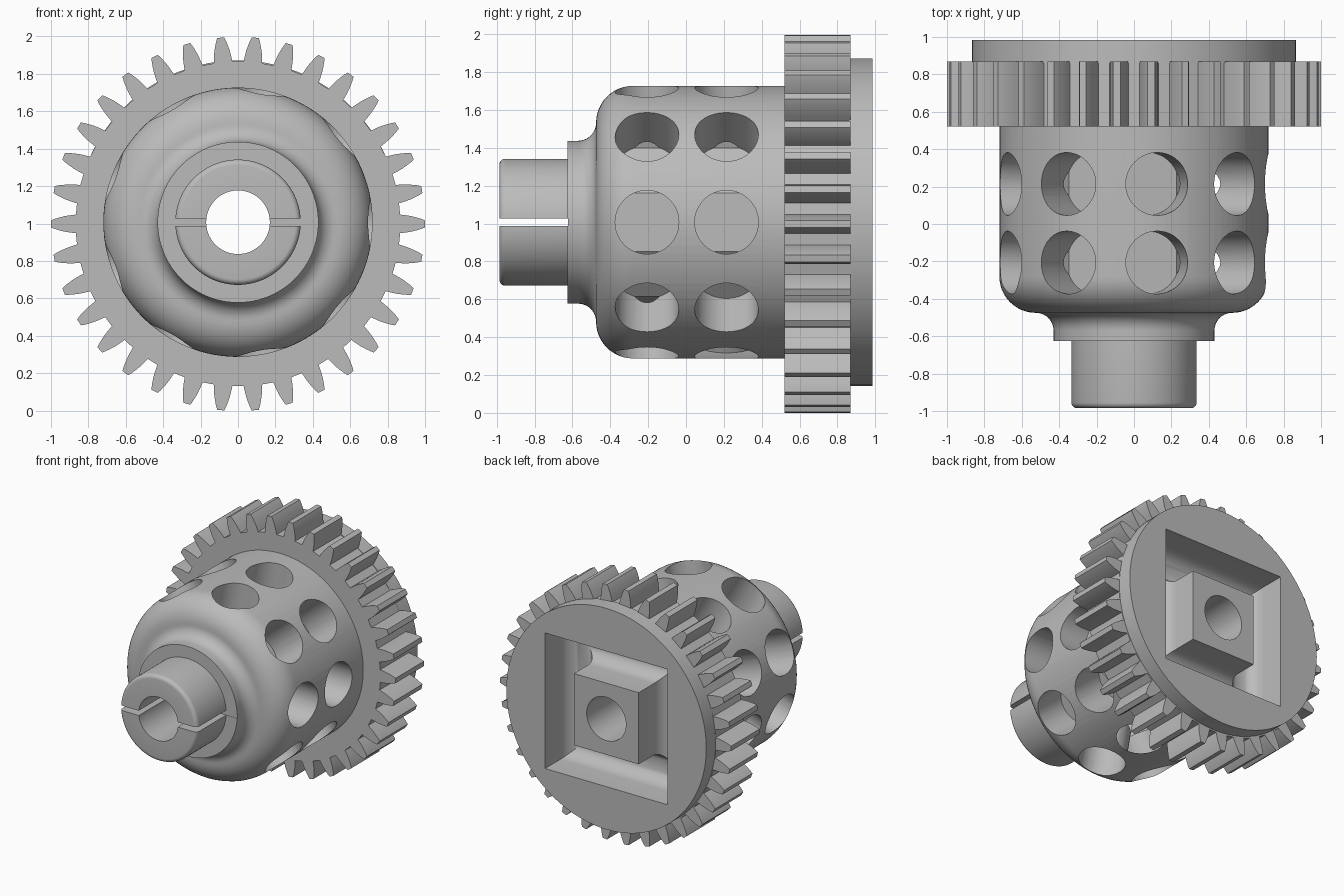
import bpy, bmesh
from math import sin, cos, pi, radians, sqrt
from mathutils import Matrix

cube = bpy.data.objects.get("Cube")
if cube:
    bpy.data.objects.remove(cube, do_unlink=True)

AXIS_Z = 1.007     # height of the main axis
BORE = 0.17
ROOT = 0.868
TEETH = 34

steel = bpy.data.materials.new("grey steel")
steel.use_nodes = True
colour = (0.5, 0.5, 0.5, 1)
steel.diffuse_color = colour
steel.node_tree.nodes["Principled BSDF"].inputs["Base Color"].default_value = colour


def finish(name, bm):
    bmesh.ops.recalc_face_normals(bm, faces=bm.faces)
    mesh = bpy.data.meshes.new(name)
    bm.to_mesh(mesh)
    bm.free()
    mesh.materials.append(steel)
    obj = bpy.data.objects.new(name, mesh)
    bpy.context.collection.objects.link(obj)
    return obj


def arc(r, y, radius, start, end, steps=10):
    """Arc in the (r, y) profile plane, angles in degrees."""
    angles = [radians(start + (end - start) * i / steps) for i in range(steps + 1)]
    return [(r + radius * cos(a), y + radius * sin(a)) for a in angles]


def revolve(name, profile, segments, phase=0.0):
    """Turn a closed (r, y) profile around the main axis."""
    bm = bmesh.new()
    rings = []
    for i in range(segments):
        a = phase + 2 * pi * i / segments
        rings.append([bm.verts.new((r * cos(a), y, AXIS_Z + r * sin(a))) for r, y in profile])
    n = len(profile)
    for i in range(segments):
        p, q = rings[i], rings[(i + 1) % segments]
        for j in range(n):
            k = (j + 1) % n
            bm.faces.new((p[j], p[k], q[k], q[j]))
    return finish(name, bm)


def smooth(obj):
    bpy.ops.object.select_all(action="DESELECT")
    obj.select_set(True)
    bpy.context.view_layer.objects.active = obj
    bpy.ops.object.shade_smooth_by_angle(angle=radians(30))


# Turned housing: split shaft, neck, drum, hidden hub and back flange
profile = [(BORE, -0.985)]
profile += arc(0.305, -0.955, 0.03, -90, 0, 5)
profile += [(0.335, -0.625), (0.43, -0.625)]
profile += arc(0.525, -0.57, 0.095, 180, 90)
profile += arc(0.525, -0.28, 0.195, -90, 0, 12)
profile += [(0.72, 0.54), (0.80, 0.54), (0.80, 0.86), (0.865, 0.86), (0.865, 0.985), (BORE, 0.985)]
housing = revolve("housing", profile, 108)

cutters = []

# Square groove with a rounded floor around the centre post
inner, outer, floor = 0.28, 0.53, 0.80
groove = [(inner, 1.1)] + arc((inner + outer) / 2, floor, (outer - inner) / 2, 180, 360, 16) + [(outer, 1.1)]
groove = [(r * sqrt(2), y) for r, y in groove]
cutters.append(revolve("groove_cutter", groove, 4, pi / 4))

# Slot that splits the shaft
bm = bmesh.new()
bmesh.ops.create_cube(bm, size=1, matrix=Matrix.Translation((0, -0.86, AXIS_Z))
                      @ Matrix.Diagonal((0.9, 0.474, 0.038, 1)))
cutters.append(finish("slot_cutter", bm))

# Two rows of nine flat-bottomed radial holes
for y in (-0.206, 0.214):
    for i in range(9):
        bm = bmesh.new()
        place = (Matrix.Translation((0, y, AXIS_Z)) @ Matrix.Rotation(-2 * pi * i / 9, 4, "Y")
                 @ Matrix.Translation((0.676, 0, 0)) @ Matrix.Rotation(pi / 2, 4, "Y"))
        bmesh.ops.create_cone(bm, cap_ends=True, segments=48, radius1=0.168, radius2=0.168,
                              depth=0.5, matrix=place)
        cutters.append(finish("hole_cutter", bm))

for cutter in cutters:
    cutter.hide_render = True
    mod = housing.modifiers.new("cut", "BOOLEAN")
    mod.operation = "DIFFERENCE"
    mod.solver = "EXACT"
    mod.object = cutter

# Bake the cuts, then drop the cutters
graph = bpy.context.evaluated_depsgraph_get()
baked = bpy.data.meshes.new_from_object(housing.evaluated_get(graph))
housing.modifiers.clear()
housing.data = baked
for cutter in cutters:
    bpy.data.objects.remove(cutter, do_unlink=True)
smooth(housing)

# Toothed ring: outline of (radius, half width) steps per tooth, extruded along the axis
flank = [(ROOT, 0.050), (0.90, 0.046), (0.93, 0.041), (0.96, 0.033), (0.98, 0.027), (1.0, 0.019)]
outline = []
for i in range(TEETH):
    centre = 2 * pi * i / TEETH
    outline += [(r, centre - w / r) for r, w in flank]
    outline += [(r, centre + w / r) for r, w in reversed(flank)]
GEAR_Z = 0.998
bm = bmesh.new()
loops = []
for y in (0.52, 0.87):
    for hole in (False, True):
        loops.append([bm.verts.new(((0.71 if hole and y < 0.6 else 0.79 if hole else r) * cos(a), y,
                                    GEAR_Z + (0.71 if hole and y < 0.6 else 0.79 if hole else r) * sin(a)))
                      for r, a in outline])
front, front_in, back, back_in = loops
n = len(outline)
for p, q in ((front, back), (back, back_in), (back_in, front_in), (front_in, front)):
    for j in range(n):
        k = (j + 1) % n
        bm.faces.new((p[j], p[k], q[k], q[j]))
gear = finish("gear_ring", bm)
smooth(gear)
